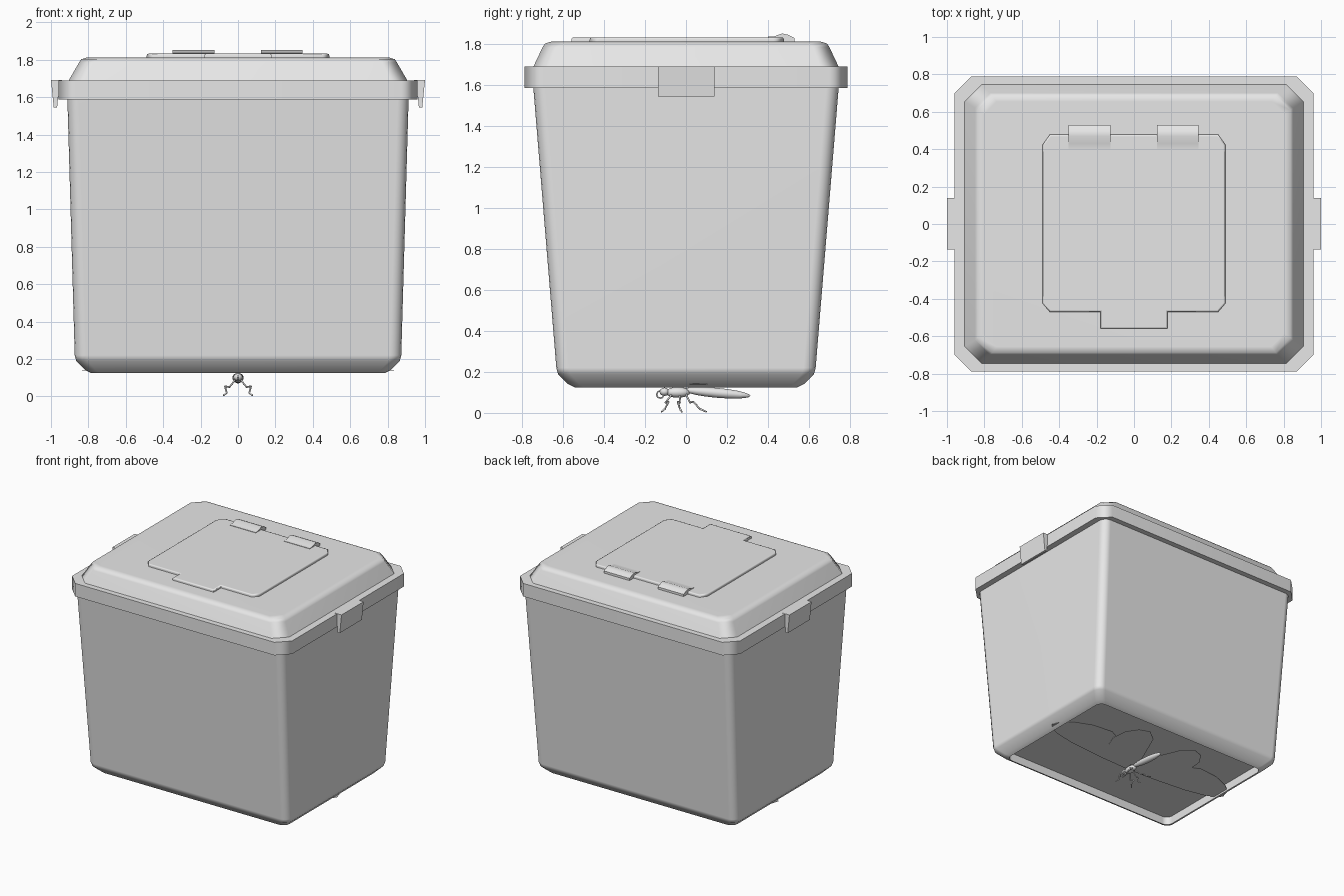
import bpy, bmesh, math
from mathutils import Vector, Matrix

if "Cube" in bpy.data.objects:
    bpy.data.objects.remove(bpy.data.objects["Cube"])

grey = bpy.data.materials.new("plain_grey")
grey.diffuse_color = (0.8, 0.8, 0.8, 1)
grey.use_nodes = True
grey.node_tree.nodes["Principled BSDF"].inputs["Base Color"].default_value = grey.diffuse_color


def finish(name, bm, angle=50, weighted=False):
    bmesh.ops.recalc_face_normals(bm, faces=bm.faces)
    me = bpy.data.meshes.new(name)
    bm.to_mesh(me)
    bm.free()
    me.materials.append(grey)
    ob = bpy.data.objects.new(name, me)
    bpy.context.collection.objects.link(ob)
    bpy.ops.object.select_all(action='DESELECT')
    ob.select_set(True)
    bpy.context.view_layer.objects.active = ob
    if angle:
        bpy.ops.object.shade_smooth_by_angle(angle=math.radians(angle))
    if weighted:
        mod = ob.modifiers.new("flat_panels", 'WEIGHTED_NORMAL')
        mod.keep_sharp = True
    return ob


def ring(z, hx, hy, c, segs):
    """Rectangle with cut (segs=1) or rounded corners."""
    pts = []
    for k, (sx, sy) in enumerate([(1, 1), (-1, 1), (-1, -1), (1, -1)]):
        for i in range(segs + 1):
            a = math.pi / 2 * (k + i / segs)
            pts.append((sx * (hx - c) + c * math.cos(a), sy * (hy - c) + c * math.sin(a), z))
    return pts


def loft(name, rings, segs, angle=50):
    bm = bmesh.new()
    loops = [[bm.verts.new(p) for p in ring(*r, segs)] for r in rings]
    n = len(loops[0])
    for a, b in zip(loops, loops[1:]):
        for i in range(n):
            bm.faces.new((a[i], a[(i + 1) % n], b[(i + 1) % n], b[i]))
    bm.faces.new(loops[0])
    bm.faces.new(loops[-1])
    return finish(name, bm, angle, True)


def prism(name, pts, vec, bevel=0.0):
    """Extrude a closed outline along vec, with an optional bevel at the far end."""
    bm = bmesh.new()
    f = bm.faces.new([bm.verts.new(p) for p in pts])
    top = bmesh.ops.extrude_face_region(bm, geom=[f])["geom"]
    bmesh.ops.translate(bm, verts=[v for v in top if isinstance(v, bmesh.types.BMVert)], vec=vec)
    if bevel:
        zmax = max(v.co.z for v in bm.verts)
        edges = [e for e in bm.edges if all(v.co.z > zmax - 1e-5 for v in e.verts)]
        bmesh.ops.bevel(bm, geom=edges, offset=bevel, segments=2, affect='EDGES', profile=0.5)
    return finish(name, bm, 50, True)


def tube(name, pts, radius):
    """Thin jointed tube, meshed segment by segment."""
    bm = bmesh.new()
    for a, b in zip(pts, pts[1:]):
        a, b = Vector(a), Vector(b)
        d = b - a
        m = Matrix.Translation((a + b) / 2) @ d.to_track_quat('Z', 'Y').to_matrix().to_4x4()
        bmesh.ops.create_cone(bm, cap_ends=True, segments=8, radius1=radius,
                              radius2=radius * 0.8, depth=d.length, matrix=m)
    return finish(name, bm)


def ellipsoid(name, centre, size, tilt=0.0):
    bm = bmesh.new()
    m = Matrix.Translation(centre) @ Matrix.Rotation(tilt, 4, 'X') @ Matrix.Diagonal((*size, 1))
    bmesh.ops.create_uvsphere(bm, u_segments=16, v_segments=10, radius=1, matrix=m)
    return finish(name, bm, 80)


# tapered tub with a recessed floor underneath
loft("tub", [
    (0.19, 0.785, 0.545, 0.05),
    (0.125, 0.785, 0.545, 0.05),
    (0.14, 0.815, 0.575, 0.055),
    (0.19, 0.865, 0.625, 0.06),
    (0.22, 0.873, 0.633, 0.06),
    (1.62, 0.913, 0.748, 0.06)], 4)

# lid: upright rim, narrow ledge, sloping shoulder and flat top
loft("lid", [
    (1.587, 0.96, 0.788, 0.09),
    (1.69, 0.96, 0.788, 0.09),
    (1.69, 0.905, 0.745, 0.09),
    (1.785, 0.85, 0.70, 0.08),
    (1.803, 0.838, 0.688, 0.08),
    (1.813, 0.805, 0.655, 0.07)], 1, 48)

# side clips
for side, s in (("left", -1), ("right", 1)):
    prof = [(0.94, 1.692), (1.0, 1.692), (0.985, 1.545), (0.967, 1.545), (0.962, 1.6), (0.94, 1.6)]
    prism(side + "_clip", [(s * x, -0.137, z) for x, z in prof], (0, 0.275, 0))

# hatch plate with its finger tab
half = [(0.18, -0.56), (0.18, -0.47), (0.45, -0.47), (0.488, -0.425), (0.488, 0.425), (0.45, 0.478)]
outline = half + [(-x, y) for x, y in reversed(half)]
prism("hatch", [(x, y, 1.805) for x, y in outline], (0, 0, 0.028), 0.01)

# hatch hinges
for side, x0 in (("left", -0.35), ("right", 0.122)):
    prof = [(0.40, 1.81), (0.40, 1.836), (0.43, 1.838), (0.47, 1.852), (0.50, 1.845),
            (0.53, 1.83), (0.53, 1.81)]
    prism(side + "_hinge", [(x0, y, z) for y, z in prof], (0.224, 0, 0))

# insect under the floor: body, head and curled tongue
ellipsoid("abdomen", (0, 0.15, 0.098), (0.025, 0.165, 0.024), -0.09)
ellipsoid("thorax", (0, -0.04, 0.10), (0.03, 0.06, 0.026))
ellipsoid("head", (0, -0.105, 0.103), (0.024, 0.024, 0.02))
tube("tongue", [(0, -0.125 + 0.018 * math.cos(a * math.pi / 6), 0.09 + 0.018 * math.sin(a * math.pi / 6))
                for a in range(12)], 0.004)

# paired legs and wings
front_wing = [(0, -0.09), (0.27, -0.085), (0.55, -0.065), (0.71, -0.035), (0.8, 0.0), (0.835, 0.04),
              (0.81, 0.12), (0.74, 0.18), (0.6, 0.24), (0.43, 0.26), (0.25, 0.17), (0.02, 0.0)]
rear_wing = [(0, -0.02), (0.24, 0.04), (0.33, 0.1), (0.37, 0.2), (0.36, 0.33), (0.3, 0.42),
             (0.22, 0.45), (0.13, 0.38), (0.06, 0.22), (0, 0.08)]
legs = {"front": (-0.07, -0.10, -0.085, -0.12),
        "middle": (-0.03, -0.03, -0.04, -0.02),
        "rear": (0.0, 0.02, 0.035, 0.10)}
for side, s in (("left", -1), ("right", 1)):
    for name, (a, b, c, d) in legs.items():
        tube(f"{side}_{name}_leg", [(s * 0.015, a, 0.09), (s * 0.045, b, 0.05), (s * 0.07, c, 0.055),
                                    (s * 0.06, (c + d) / 2, 0.02), (s * 0.078, d, 0.005)], 0.005)
    for name, shape, z in (("front", front_wing, 0.128), ("rear", rear_wing, 0.124)):
        prism(f"{side}_{name}_wing", [(s * x, y, z + 0.014 * x) for x, y in shape], (0, 0, 0.003))
